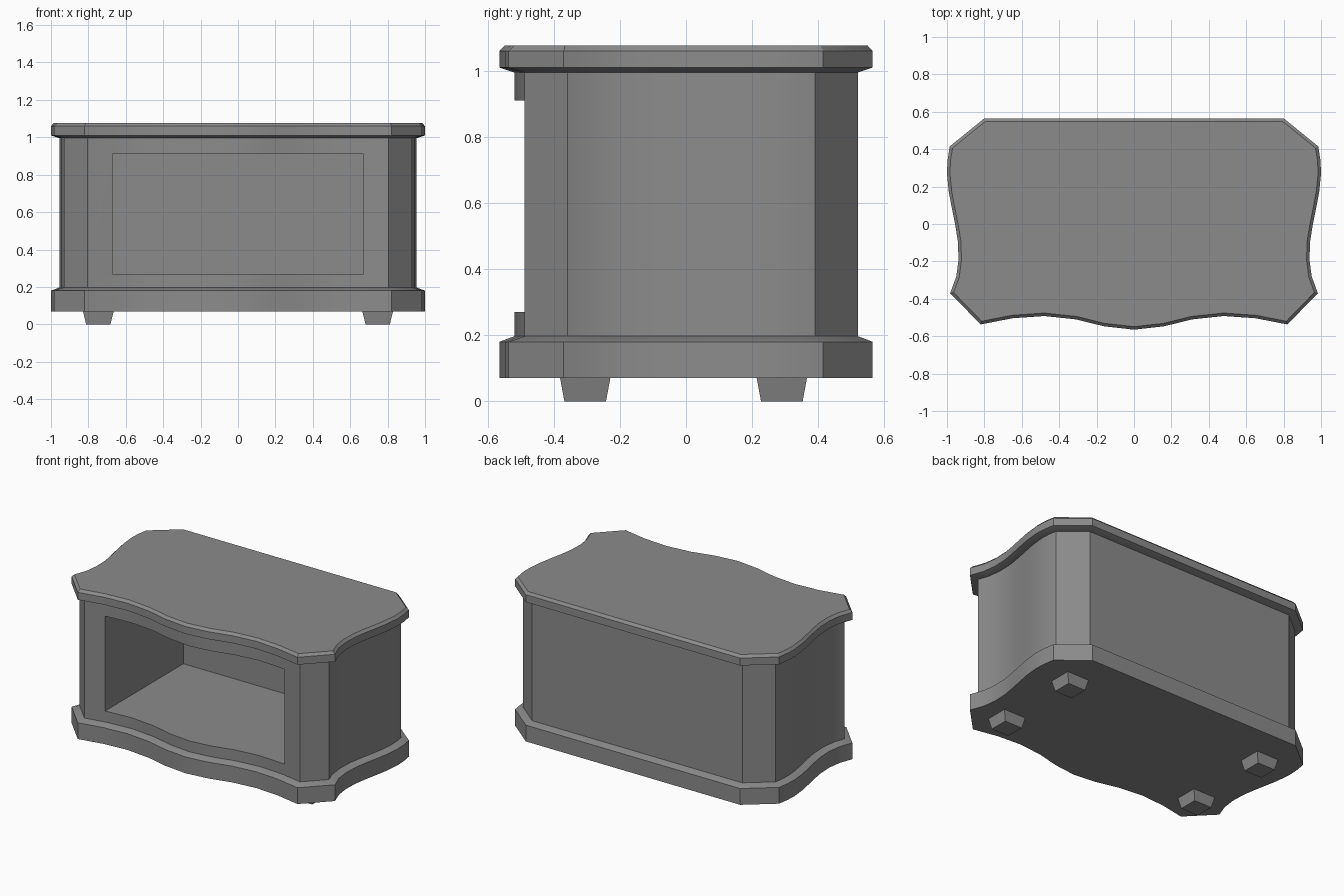
import bpy
import bmesh
from mathutils import Vector

if "Cube" in bpy.data.objects:
    bpy.data.objects.remove(bpy.data.objects["Cube"], do_unlink=True)

# Single grey finish
grey = bpy.data.materials.new("plain grey")
grey.use_nodes = True
colour = (0.26, 0.26, 0.26, 1)
grey.diffuse_color = colour
grey.node_tree.nodes["Principled BSDF"].inputs["Base Color"].default_value = colour

# Serpentine outline: half from back corner to front centre, then mirrored
half = [(0.80, 0.565), (0.985, 0.415), (0.997, 0.34), (1.0, 0.27), (0.99, 0.17),
        (0.973, 0.08), (0.955, -0.01), (0.942, -0.09), (0.938, -0.19),
        (0.95, -0.28), (0.983, -0.37), (0.82, -0.537), (0.65, -0.504),
        (0.48, -0.492), (0.31, -0.51), (0.16, -0.547), (0, -0.565)]
outline = [Vector(p) for p in half]
outline += [Vector((-x, y)) for x, y in reversed(half[:-1])]


def inset(points, distance):
    """Move a clockwise outline inward by an even distance."""
    result = []
    for i, p in enumerate(points):
        a = (p - points[i - 1]).normalized()
        b = (points[(i + 1) % len(points)] - p).normalized()
        na, nb = Vector((a.y, -a.x)), Vector((b.y, -b.x))
        result.append(p + (na + nb) * distance / (1 + na.dot(nb)))
    return result


def loft(name, rings):
    """Join equal rings of (points, z) into a capped solid."""
    bm = bmesh.new()
    loops = [[bm.verts.new((p[0], p[1], z)) for p in pts] for pts, z in rings]
    count = len(loops[0])
    for low, high in zip(loops, loops[1:]):
        for i in range(count):
            j = (i + 1) % count
            bm.faces.new((low[i], low[j], high[j], high[i]))
    bm.faces.new(loops[0])
    bm.faces.new(loops[-1])
    bmesh.ops.recalc_face_normals(bm, faces=bm.faces)
    mesh = bpy.data.meshes.new(name)
    bm.to_mesh(mesh)
    bm.free()
    mesh.materials.append(grey)
    obj = bpy.data.objects.new(name, mesh)
    bpy.context.collection.objects.link(obj)
    return obj


def select(obj):
    bpy.ops.object.select_all(action="DESELECT")
    obj.select_set(True)
    bpy.context.view_layer.objects.active = obj


def rectangle(x0, x1, y0, y1):
    return [(x0, y0), (x0, y1), (x1, y1), (x1, y0)]


# Plinth, cabinet body and table top share the outline
wall = inset(outline, 0.045)
plinth = loft("plinth", [(outline, 0.07), (outline, 0.18), (wall, 0.197)])
body = loft("body", [(wall, 0.197), (wall, 0.995)])
top = loft("table_top", [(wall, 0.995), (outline, 1.01), (outline, 1.06),
                         (inset(outline, 0.016), 1.077)])

# Open compartment cut through the front
opening = rectangle(-0.67, 0.67, -0.8, 0.375)
cutter = loft("opening_cutter", [(opening, 0.27), (opening, 0.91)])
cutter.hide_render = True
cut = body.modifiers.new("opening", "BOOLEAN")
cut.operation = "DIFFERENCE"
cut.solver = "EXACT"
cut.object = cutter
select(body)
bpy.ops.object.modifier_apply(modifier=cut.name)
bpy.data.objects.remove(cutter, do_unlink=True)

# Smooth the curved sides, keep the corners crisp
for part in (plinth, body, top):
    select(part)
    bpy.ops.object.shade_smooth_by_angle(angle=0.5)

# Four tapered feet
for side, x in (("left", 0.747), ("right", -0.747)):
    for end, y in (("front", -0.305), ("back", 0.29)):
        foot = [rectangle(x - w, x + w, y - d, y + d)
                for w, d in ((0.065, 0.063), (0.082, 0.076))]
        loft(f"{end}_{side}_foot", [(foot[0], 0), (foot[1], 0.07)])
